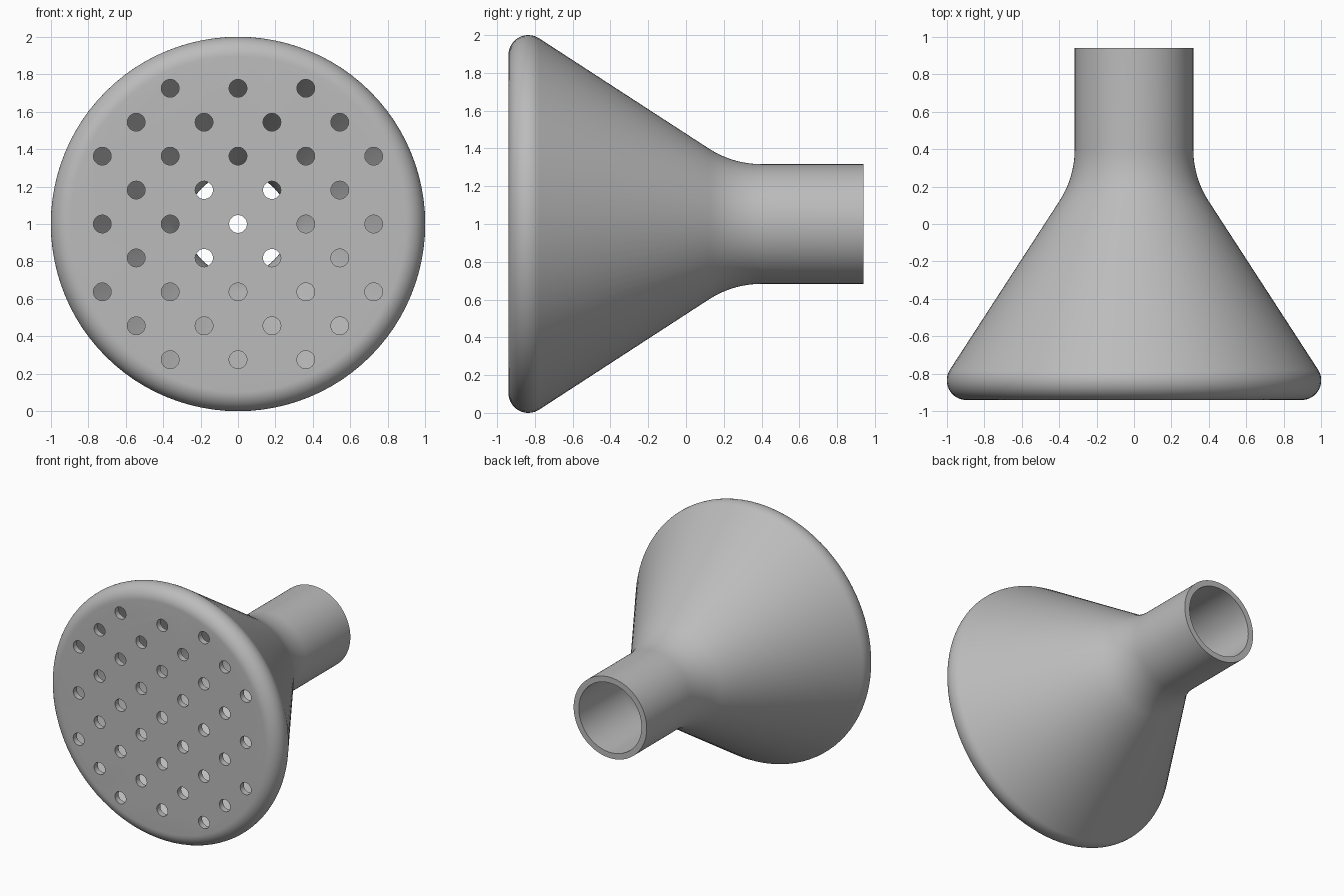
import bpy, bmesh
from math import sin, cos, tan, radians, pi
from mathutils import Matrix, Vector

SEGMENTS = 96
WALL = 0.045
FACE_Y, END_Y, AXIS_Z = -0.94, 0.94, 1.0
RIM_R, RIM_CENTRE = 0.105, 0.895
PIPE_R, FILLET_R = 0.317, 0.51
SLOPE = radians(33)
PITCH, HOLE_R = 0.1812, 0.0475

cube = bpy.data.objects.get("Cube")
if cube:
    bpy.data.objects.remove(cube, do_unlink=True)

grey = bpy.data.materials.new("light grey")
grey.use_nodes = True
colour = (0.5, 0.5, 0.5, 1)
grey.diffuse_color = colour
grey.node_tree.nodes["Principled BSDF"].inputs["Base Color"].default_value = colour


def skin(inset):
    """Half profile (radius, y) of the shell, moved inward by inset."""
    rim_y = FACE_Y + RIM_R
    # Where the cone line meets the pipe line, then the fillet centre
    edge_r = RIM_CENTRE + RIM_R * cos(SLOPE)
    edge_y = rim_y + RIM_R * sin(SLOPE)
    corner_y = edge_y + (edge_r - PIPE_R) / tan(SLOPE)
    fillet_y = corner_y + FILLET_R * tan(SLOPE / 2)
    points = []
    r = RIM_R - inset
    for i in range(17):
        a = -pi / 2 + (pi / 2 + SLOPE) * i / 16
        points.append((RIM_CENTRE + r * cos(a), rim_y + r * sin(a)))
    r = FILLET_R + inset
    for i in range(13):
        a = SLOPE * (1 - i / 12)
        points.append((PIPE_R + FILLET_R - r * cos(a), fillet_y - r * sin(a)))
    points.append((PIPE_R - inset, END_Y))
    return points


def make_object(name, bm):
    bmesh.ops.recalc_face_normals(bm, faces=bm.faces)
    mesh = bpy.data.meshes.new(name)
    bm.to_mesh(mesh)
    bm.free()
    mesh.materials.append(grey)
    obj = bpy.data.objects.new(name, mesh)
    bpy.context.collection.objects.link(obj)
    return obj


# Hollow shell: outer and inner skins turned about the y axis
bm = bmesh.new()
profile = skin(0) + skin(WALL)[::-1]
verts = [bm.verts.new((r, y, AXIS_Z)) for r, y in profile]
edges = [bm.edges.new(pair) for pair in zip(verts, verts[1:])]
bmesh.ops.spin(bm, geom=verts + edges, cent=(0, 0, AXIS_Z), axis=(0, 1, 0),
               angle=2 * pi, steps=SEGMENTS, use_merge=False)
bmesh.ops.remove_doubles(bm, verts=bm.verts, dist=0.0001)
# Front plate, outside and inside
bmesh.ops.holes_fill(bm, edges=[e for e in bm.edges if e.is_boundary], sides=0)
shower_head = make_object("shower_head", bm)

# Staggered spray holes
bm = bmesh.new()
turn = Matrix.Rotation(pi / 2, 4, 'X')
for i in range(-4, 5):
    for j in range(-4, 5):
        if (i + j) % 2 == 0 and i * i + j * j <= 20:
            place = Matrix.Translation(Vector((i * PITCH, FACE_Y, AXIS_Z + j * PITCH)))
            bmesh.ops.create_cone(bm, cap_ends=True, segments=32, radius1=HOLE_R,
                                  radius2=HOLE_R, depth=0.14, matrix=place @ turn)
hole_cutter = make_object("hole_cutter", bm)
hole_cutter.hide_render = True

cut = shower_head.modifiers.new("spray holes", 'BOOLEAN')
cut.operation = 'DIFFERENCE'
cut.solver = 'EXACT'
cut.object = hole_cutter
bpy.ops.object.select_all(action='DESELECT')
bpy.context.view_layer.objects.active = shower_head
shower_head.select_set(True)
bpy.ops.object.modifier_apply(modifier=cut.name)
bpy.data.objects.remove(hole_cutter, do_unlink=True)
bpy.ops.object.shade_smooth_by_angle(angle=radians(30))
